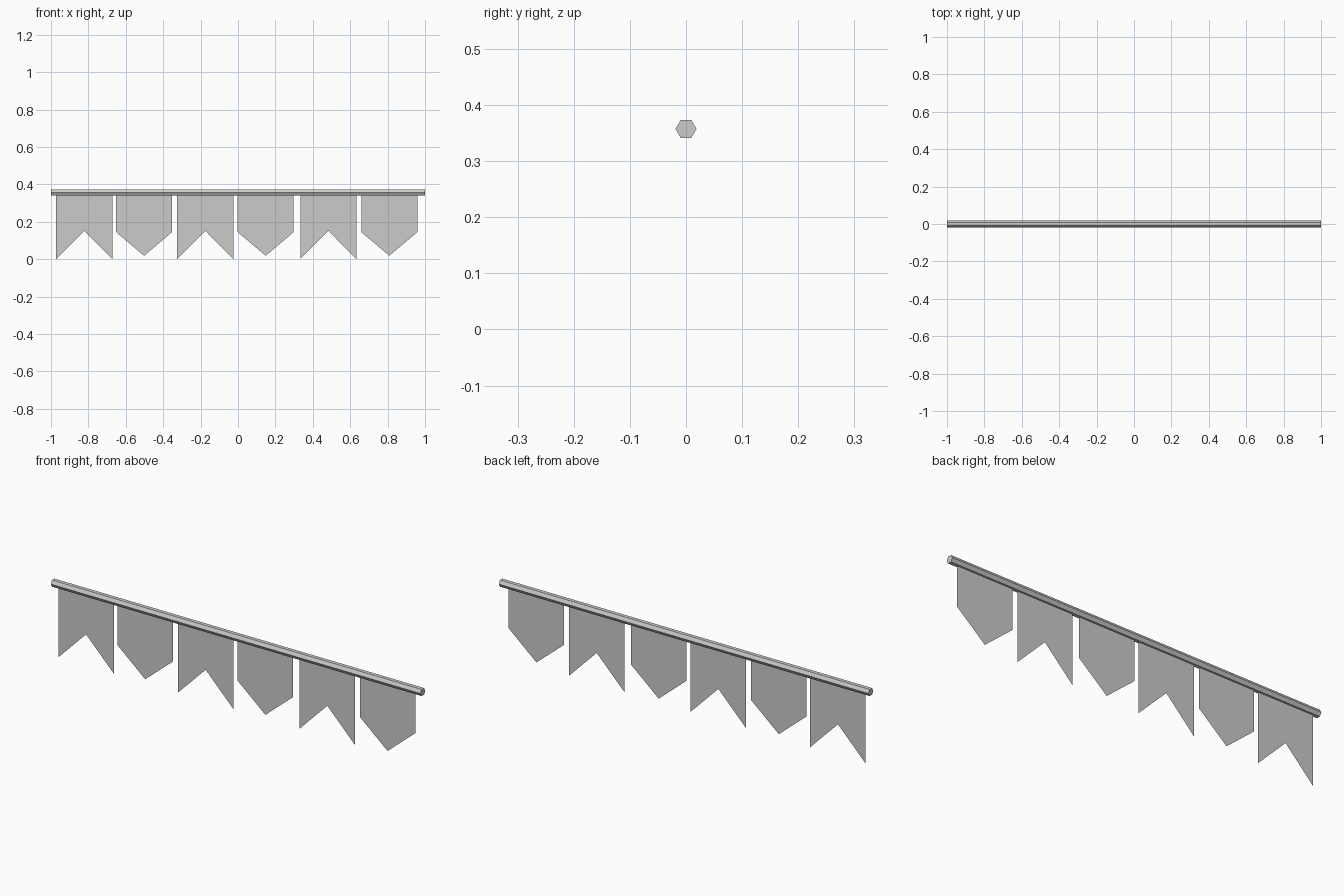
import bpy
from math import pi

if "Cube" in bpy.data.objects:
    bpy.data.objects.remove(bpy.data.objects["Cube"])

POLE_R, POLE_Z = 0.0187, 0.3575
FLAG_W, FLAG_TOP = 0.30, 0.345

# Hexagonal pole along x, with a ridge on top
bpy.ops.mesh.primitive_cylinder_add(vertices=6, radius=POLE_R, depth=2,
                                    location=(0, 0, POLE_Z), rotation=(0, pi / 2, 0))
pole = bpy.context.object
pole.name = "pole"
bpy.ops.object.transform_apply(location=False, rotation=True, scale=False)


def flag(name, left, side_z, mid_z):
    """Thin cloth pennant made of two halves meeting at the centre line."""
    mid, right = left + FLAG_W / 2, left + FLAG_W
    pts = [(left, FLAG_TOP), (left, side_z), (mid, mid_z),
           (right, side_z), (right, FLAG_TOP), (mid, FLAG_TOP)]
    mesh = bpy.data.meshes.new(name)
    mesh.from_pydata([(x, 0, z) for x, z in pts], [], [(0, 1, 2, 5), (5, 2, 3, 4)])
    bpy.context.collection.objects.link(bpy.data.objects.new(name, mesh))


# Alternating swallowtail and pointed flags
for i, left in enumerate((-0.972, -0.652, -0.325, -0.002, 0.333, 0.659)):
    if i % 2 == 0:
        flag(f"swallowtail_flag_{i + 1}", left, 0.0, 0.152)
    else:
        flag(f"pointed_flag_{i + 1}", left, 0.145, 0.018)
